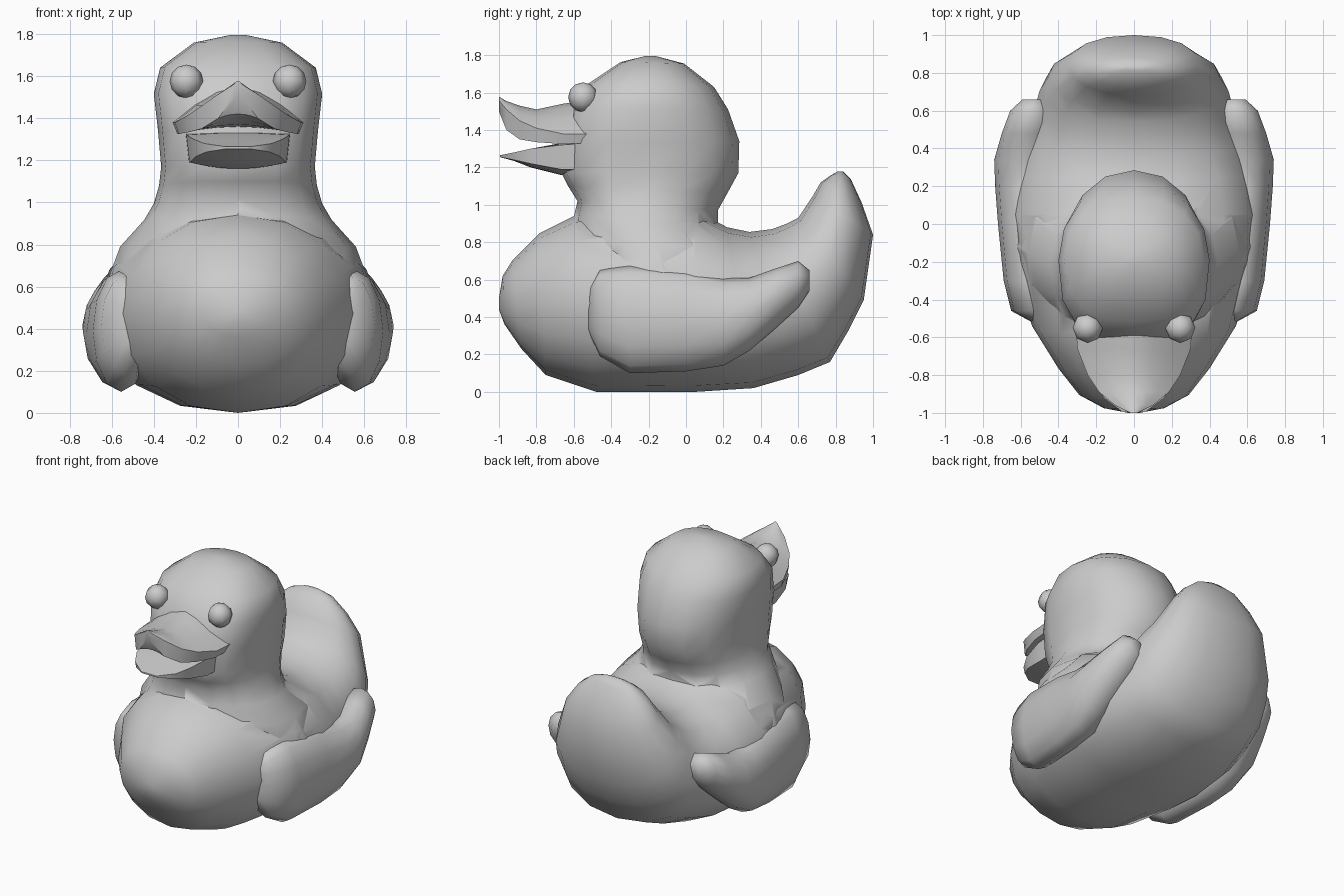
import bpy, bmesh
from math import cos, sin, tau, radians, copysign

if "Cube" in bpy.data.objects:
    bpy.data.objects.remove(bpy.data.objects["Cube"])


def loft(name, rings, angle=60):
    """Skin a list of equal-length closed rings, cap both ends."""
    bm = bmesh.new()
    rows = [[bm.verts.new(p) for p in ring] for ring in rings]
    n = len(rows[0])
    for a, b in zip(rows, rows[1:]):
        for i in range(n):
            j = (i + 1) % n
            bm.faces.new((a[i], a[j], b[j], b[i]))
    bm.faces.new(rows[0])
    bm.faces.new(rows[-1][::-1])
    bmesh.ops.recalc_face_normals(bm, faces=bm.faces)
    me = bpy.data.meshes.new(name)
    bm.to_mesh(me)
    bm.free()
    ob = bpy.data.objects.new(name, me)
    bpy.context.collection.objects.link(ob)
    smooth(ob, angle)
    return ob


def smooth(ob, angle=60):
    bpy.ops.object.select_all(action='DESELECT')
    ob.select_set(True)
    bpy.context.view_layer.objects.active = ob
    bpy.ops.object.shade_smooth_by_angle(angle=radians(angle))


def oval(y0, z0, y1, z1, w, power=2.2, n=16):
    """Ring across x from (y0, z0) to (y1, z1); power squares the first half."""
    pts = []
    for i in range(n):
        c, s = cos(tau * i / n), sin(tau * i / n)
        p = power if s < 0 else 2.1
        c = copysign(abs(c) ** (2 / p), c)
        s = copysign(abs(s) ** (2 / p), s)
        t = (1 + s) / 2
        pts.append((w * c, y0 + (y1 - y0) * t, z0 + (z1 - z0) * t))
    return pts


# Body and upturned tail: bottom y z, top y z, half width
body_sections = [
    (-1.0, .44, -1.0, .50, .03),
    (-.97, .36, -.98, .62, .16),
    (-.88, .23, -.93, .70, .29),
    (-.75, .09, -.78, .85, .40),
    (-.48, .00, -.60, .94, .54),
    (-.20, .00, -.20, .99, .635),
    (.05, .00, .05, .97, .66),
    (.36, .02, .22, .88, .62),
    (.60, .09, .34, .855, .57),
    (.77, .16, .46, .87, .525),
    (.87, .33, .54, .90, .50),
    (.95, .49, .60, .93, .455),
    (1.0, .84, .68, 1.05, .345),
    (.94, 1.01, .72, 1.12, .26),
    (.88, 1.14, .77, 1.155, .16),
    (.84, 1.178, .81, 1.178, .06),
]
body = loft("body", [oval(*s) for s in body_sections])

# Neck and head: front y z, back y z, half width, squareness of the face
head_sections = [
    (-.60, .62, .36, .64, .62, 2),
    (-.62, .79, .31, .79, .56, 2),
    (-.60, .935, .17, .90, .445, 2.2),
    (-.58, 1.02, .17, .97, .40, 2.4),
    (-.63, 1.10, .22, 1.06, .375, 2.6),
    (-.665, 1.17, .28, 1.17, .365, 2.7),
    (-.66, 1.34, .285, 1.34, .38, 2.8),
    (-.61, 1.52, .225, 1.51, .40, 2.8),
    (-.52, 1.65, .15, 1.63, .37, 2.5),
    (-.35, 1.763, -.01, 1.755, .21, 2.2),
    (-.22, 1.795, -.16, 1.795, .04, 2.2),
]
head = loft("head", [oval(*s) for s in head_sections])

# Fuse the head into the body
mod = body.modifiers.new("join_head", 'BOOLEAN')
mod.operation = 'UNION'
mod.solver = 'EXACT'
mod.object = head
bpy.context.view_layer.objects.active = body
bpy.ops.object.modifier_apply(modifier=mod.name)
bpy.data.objects.remove(head)
smooth(body, 120)

# Wings: y, low z, high z, inner x, outer x
wing_sections = [
    (-.52, .32, .56, .46, .54),
    (-.46, .19, .65, .42, .65),
    (-.30, .10, .68, .42, .69),
    (.00, .11, .655, .42, .72),
    (.20, .14, .61, .42, .735),
    (.34, .22, .61, .42, .74),
    (.48, .34, .66, .42, .70),
    (.60, .45, .70, .43, .655),
    (.66, .54, .65, .48, .59),
]


def wing_ring(side, y, lo, hi, xi, xo, n=12):
    return [(side * ((xi + xo) / 2 + (xo - xi) / 2 * cos(tau * i / n)), y,
             (lo + hi) / 2 + (hi - lo) / 2 * sin(tau * i / n)) for i in range(n)]


for side, label in ((1, "left"), (-1, "right")):
    loft("wing_" + label, [wing_ring(side, *s) for s in wing_sections])
    # Eye
    bpy.ops.mesh.primitive_uv_sphere_add(segments=8, ring_count=6, radius=.08,
                                         location=(side * .245, -.55, 1.575))
    eye = bpy.context.object
    eye.name = "eye_" + label
    smooth(eye)


def beak_ring(y, w, mid, edge, low, low_edge, n=7):
    """Curved plate: top height at middle and edge, underside likewise."""
    xs = [-1 + 2 * i / (n - 1) for i in range(n)]
    top = [(w * u, y, mid + (edge - mid) * abs(u) ** 1.7) for u in xs]
    under = [(w * u * .94, y, low + (low_edge - low) * u * u) for u in reversed(xs)]
    return top + under


# Upper beak arches and curls up to a point, lower beak is a flat wedge
upper = [(-.52, .31, 1.56, 1.38, 1.36, 1.33), (-.66, .30, 1.54, 1.38, 1.36, 1.325),
         (-.80, .245, 1.51, 1.41, 1.37, 1.335), (-.89, .185, 1.53, 1.45, 1.39, 1.35),
         (-.96, .10, 1.555, 1.51, 1.42, 1.40), (-1.0, .02, 1.578, 1.56, 1.50, 1.50)]
loft("upper_beak", [beak_ring(*s) for s in upper], 40)
lower = [(-.52, .25, 1.34, 1.33, 1.17, 1.19), (-.67, .245, 1.33, 1.32, 1.16, 1.19),
         (-.83, .21, 1.30, 1.30, 1.20, 1.22), (-.92, .16, 1.28, 1.28, 1.235, 1.24),
         (-.995, .06, 1.265, 1.265, 1.255, 1.255)]
loft("lower_beak", [beak_ring(*s) for s in lower], 40)
